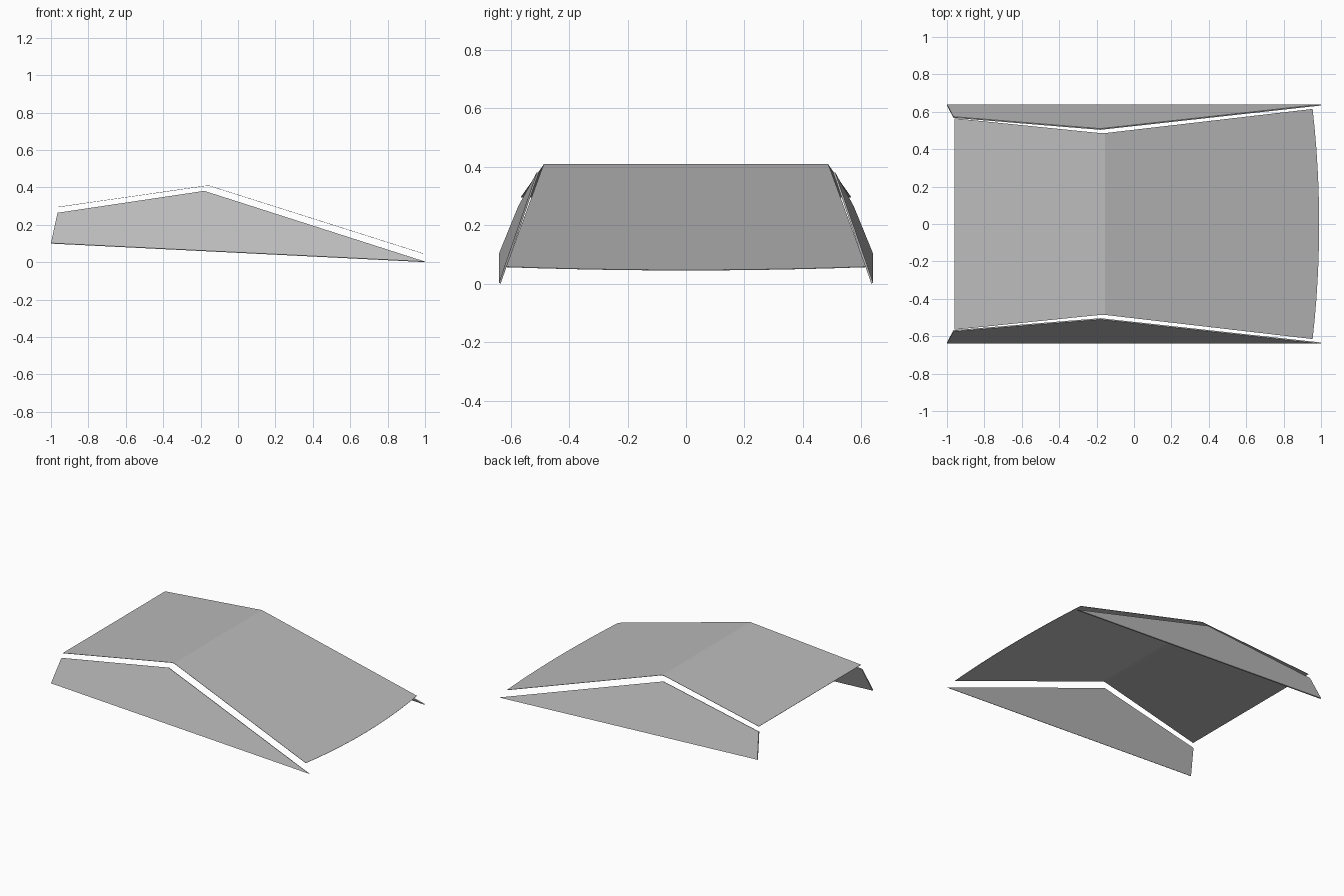
import bpy
import bmesh
from mathutils import Vector

cube = bpy.data.objects.get("Cube")
if cube:
    bpy.data.objects.remove(cube, do_unlink=True)

grey = bpy.data.materials.new("plain grey")
grey.use_nodes = True
colour = (0.5, 0.5, 0.5, 1)
grey.diffuse_color = colour
grey.node_tree.nodes["Principled BSDF"].inputs["Base Color"].default_value = colour


def make_plate(name, outlines, up, thickness):
    """Join flat outlines, face them along up and thicken them inwards."""
    bm = bmesh.new()
    for outline in outlines:
        face = bm.faces.new([bm.verts.new(p) for p in outline])
        face.normal_update()
        if face.normal.dot(Vector(up)) < 0:
            face.normal_flip()
    bmesh.ops.remove_doubles(bm, verts=bm.verts, dist=0.0005)
    mesh = bpy.data.meshes.new(name)
    bm.to_mesh(mesh)
    bm.free()
    mesh.materials.append(grey)
    obj = bpy.data.objects.new(name, mesh)
    bpy.context.collection.objects.link(obj)
    solid = obj.modifiers.new("thickness", "SOLIDIFY")
    solid.thickness = thickness
    solid.offset = -1
    return obj


# Bent top panel: stations of x, half width and height
stations = [(-0.96, 0.565, 0.296), (-0.18, 0.486, 0.408), (-0.155, 0.486, 0.41)]
ridge = stations[-1]


def across(station):
    x, half, z = station
    return [(x, -half, z), (x, half, z)]


panels = [across(a) + across(b)[::-1] for a, b in zip(stations, stations[1:])]

# Sloping panel with a gently bowed low edge
slope = -0.317
half, steps = 0.615, 12
bow = []
for i in range(steps + 1):
    t = 2 * i / steps - 1
    x = 0.99 - 0.035 * t * t
    bow.append((x, half * t, ridge[2] + slope * (x - ridge[0])))
panels.append(bow + across(ridge)[::-1])
make_plate("top_panel", panels, (0, 0, 1), 0.002)

# Leaning side panels: x, distance from the middle, height
side = [(-1, 0.64, 0.102), (-0.965, 0.574, 0.264), (-0.18, 0.51, 0.381), (1, 0.64, 0.003)]
for name, sign in (("right_side_panel", -1), ("left_side_panel", 1)):
    make_plate(name, [[(x, sign * y, z) for x, y, z in side]], (0, sign, 0), 0.007)
